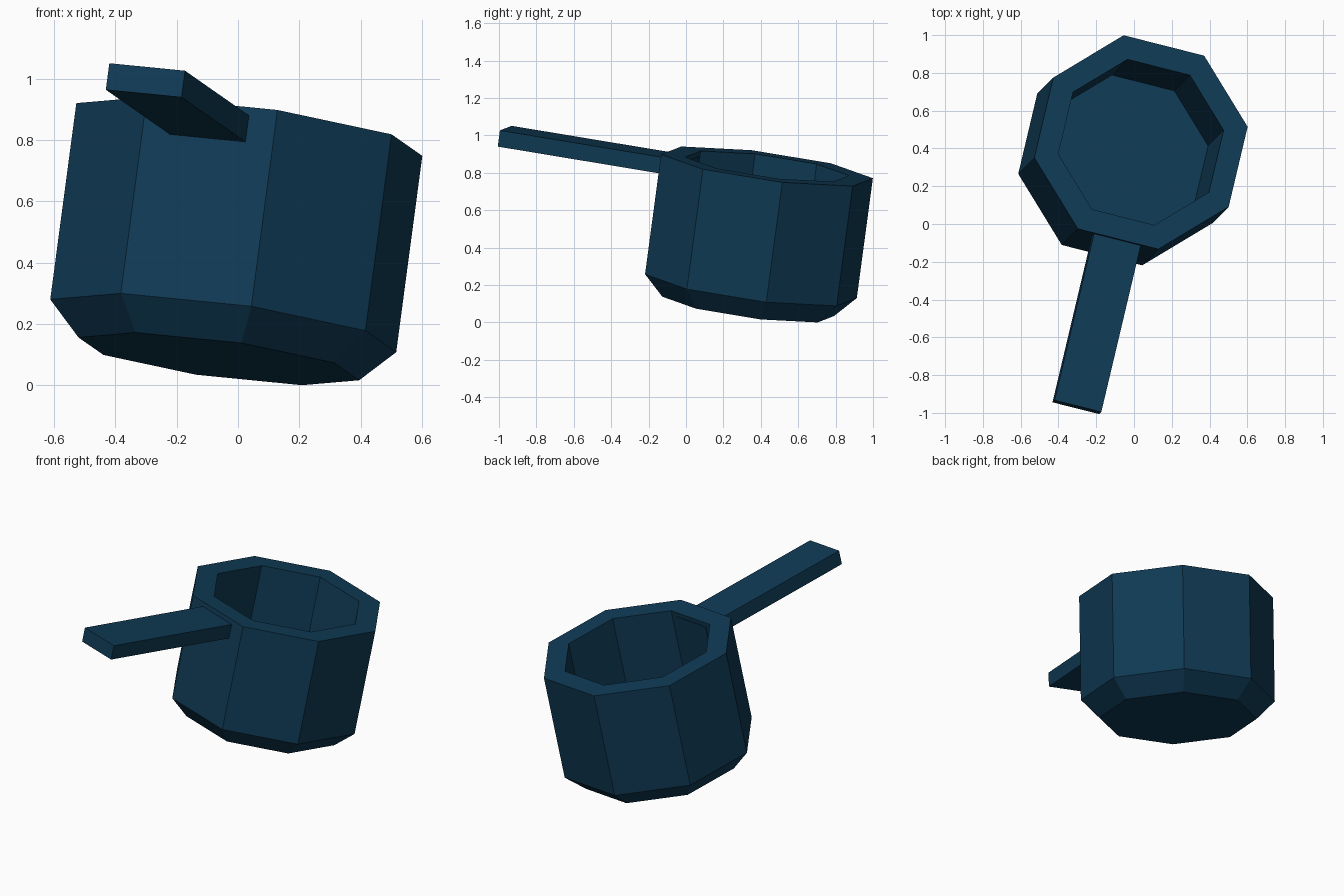
import bpy, bmesh, math
from mathutils import Vector, Matrix

if "Cube" in bpy.data.objects:
    bpy.data.objects.remove(bpy.data.objects["Cube"])

blue = bpy.data.materials.new("dark blue")
blue.diffuse_color = (0.005, 0.043, 0.092, 1)
blue.use_nodes = True
blue.node_tree.nodes["Principled BSDF"].inputs["Base Color"].default_value = blue.diffuse_color

# Tilted frame: origin at rim centre, z along the cup axis, x along the handle
axis = Vector((0.133, 0.134, 1)).normalized()
out = Vector((-0.352, -1.39, 0))
out = (out - axis * out.dot(axis)).normalized()
side = axis.cross(out)
frame = Matrix((out, side, axis)).transposed().to_4x4()
frame.translation = Vector((0.037, 0.433, 0.835))


def finish(name, bm):
    bmesh.ops.recalc_face_normals(bm, faces=bm.faces)
    bm.transform(frame)
    me = bpy.data.meshes.new(name)
    bm.to_mesh(me)
    bm.free()
    me.materials.append(blue)
    ob = bpy.data.objects.new(name, me)
    bpy.context.collection.objects.link(ob)


# Octagonal cup: rings from outer base, over the rim, to the inner floor
N = 8
profile = [(0.468, -0.762), (0.577, -0.652), (0.577, 0), (0.447, 0), (0.447, -0.63)]
bm = bmesh.new()
rings = []
for r, z in profile:
    angles = [math.tau * (k + 0.5) / N for k in range(N)]
    rings.append([bm.verts.new((r * math.cos(a), r * math.sin(a), z)) for a in angles])
for a, b in zip(rings, rings[1:]):
    for k in range(N):
        j = (k + 1) % N
        bm.faces.new((a[k], a[j], b[j], b[k]))
bm.faces.new(rings[0])
bm.faces.new(rings[-1])
finish("cup", bm)

# Straight bar handle running into one wall just below the rim
x0, x1, top, bottom, width = 0.41, 1.45, -0.027, -0.115, 0.256
bm = bmesh.new()
bmesh.ops.create_cube(bm, size=1)
bmesh.ops.scale(bm, vec=(x1 - x0, width, top - bottom), verts=bm.verts)
bmesh.ops.translate(bm, vec=((x0 + x1) / 2, 0, (top + bottom) / 2), verts=bm.verts)
finish("handle", bm)
